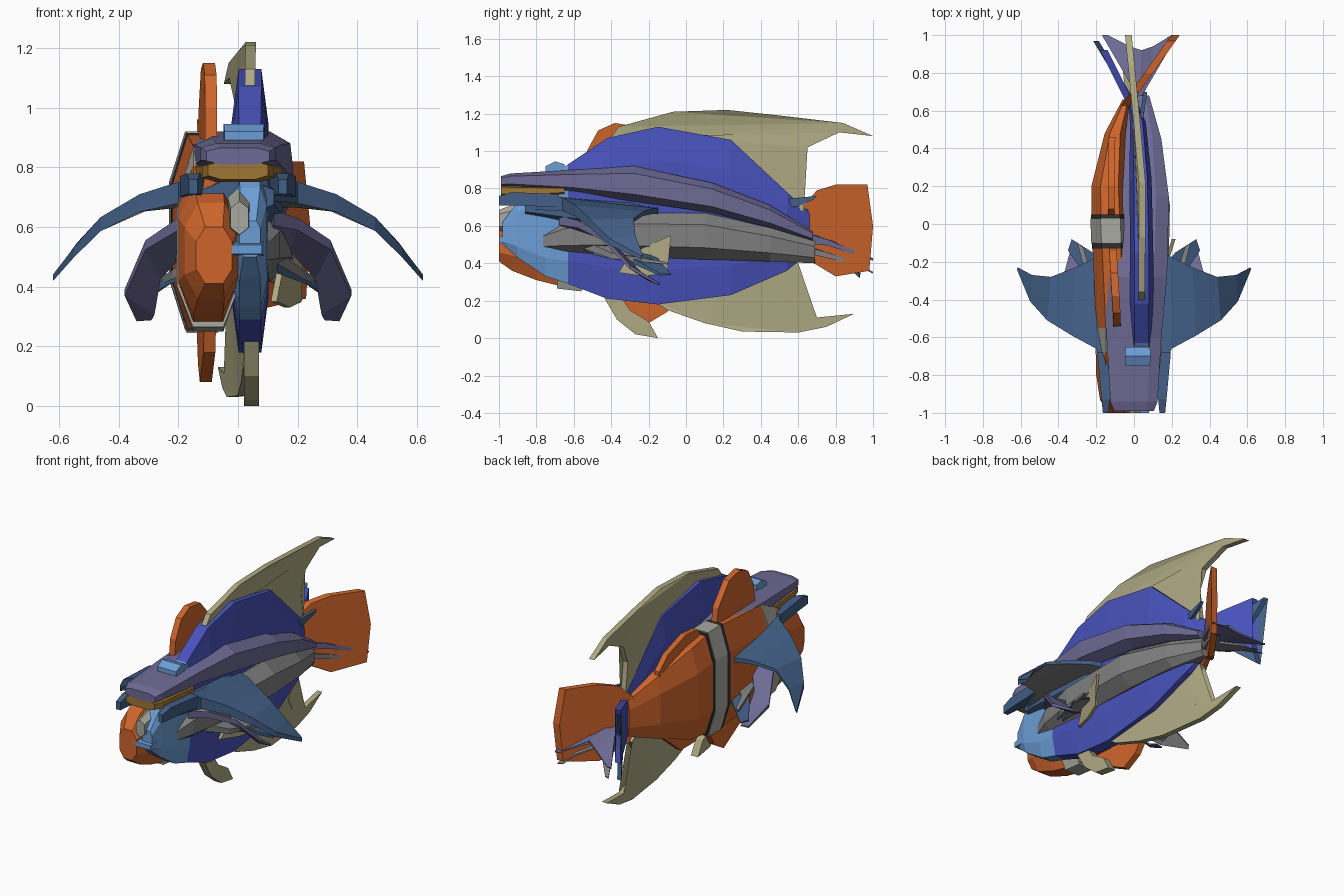
import bpy, bmesh, math

COLORS = {"orange": (.62, .13, .025), "blue": (.065, .085, .5), "sky": (.15, .34, .68),
          "tan": (.43, .4, .23), "purple": (.155, .145, .3), "slate": (.055, .115, .24),
          "grey": (.22, .22, .22), "pale": (.4, .4, .36), "ochre": (.35, .18, .035),
          "dark": (.03, .03, .03)}
MATS = {}
for n, c in COLORS.items():
    MATS[n] = bpy.data.materials.new(n)
    MATS[n].diffuse_color = (*c, 1)


def finish(name, bm, colors):
    bmesh.ops.recalc_face_normals(bm, faces=bm.faces)
    me = bpy.data.meshes.new(name)
    bm.to_mesh(me)
    bm.free()
    for c in colors:
        me.materials.append(MATS[c])
    ob = bpy.data.objects.new(name, me)
    bpy.context.collection.objects.link(ob)
    return ob


def loft(name, stations, colors, sides=8, power=.8):
    """Stations (y, x centre, z bottom, z top, half width); one colour per gap."""
    bm = bmesh.new()
    pal = list(dict.fromkeys(colors))
    rings = []
    k = 1 / math.cos(math.pi / sides) ** power
    for y, xc, zb, zt, hw in stations:
        ring = []
        for i in range(sides):
            a = math.tau * (i + .5) / sides
            c, s = math.cos(a), math.sin(a)
            ring.append(bm.verts.new((
                xc + hw * k * math.copysign(abs(c) ** power, c), y,
                (zb + zt) / 2 + (zt - zb) / 2 * k * math.copysign(abs(s) ** power, s))))
        rings.append(ring)
    for j in range(len(rings) - 1):
        a, b = rings[j], rings[j + 1]
        for i in range(sides):
            n = (i + 1) % sides
            f = bm.faces.new((a[i], a[n], b[n], b[i]))
            f.material_index = pal.index(colors[min(j, len(colors) - 1)])
    bm.faces.new(rings[0])
    bm.faces.new(rings[-1]).material_index = pal.index(colors[-1])
    return finish(name, bm, pal)


def plate(name, pts, bend, t, color):
    """Upright fin from (y, z) outline; bend = (y, x) pairs."""
    def x_at(y):
        if y <= bend[0][0]:
            return bend[0][1]
        for (y0, x0), (y1, x1) in zip(bend, bend[1:]):
            if y <= y1:
                return x0 + (x1 - x0) * (y - y0) / (y1 - y0)
        return bend[-1][1]
    bm = bmesh.new()
    a, b = [[bm.verts.new((x_at(y) + s * t / 2, y, z)) for y, z in pts] for s in (-1, 1)]
    bm.faces.new(a)
    bm.faces.new(b[::-1])
    for i in range(len(a)):
        n = (i + 1) % len(a)
        bm.faces.new((a[i], b[i], b[n], a[n]))
    bmesh.ops.triangulate(bm, faces=[f for f in bm.faces if len(f.verts) > 4])
    return finish(name, bm, [color])


def wing(name, sections, t, color, under=None, mirror=True):
    """Side fin from (leading point, trailing point) sections, root to tip."""
    bm = bmesh.new()
    rings = []
    for i, (p, q) in enumerate(sections):
        h = t * (1 - .75 * i / (len(sections) - 1)) / 2
        rings.append([bm.verts.new((v[0], v[1], v[2] + d)) for v, d in
                      ((p, -h), (p, h), (q, h * .4), (q, -h * .4))])
    for a, b in zip(rings, rings[1:]):
        for i in range(4):
            n = (i + 1) % 4
            bm.faces.new((a[i], a[n], b[n], b[i])).material_index = int(i == 3 and bool(under))
    bm.faces.new(rings[0])
    bm.faces.new(rings[-1])
    ob = finish(name, bm, [color] + ([under] if under else []))
    if mirror:
        ob.modifiers.new("mirror", "MIRROR").use_axis = (True, False, False)
    return ob


# Orange banded fish
loft("orange_fish_body", [
    (-1, -.08, .41, .6, .06), (-.93, -.09, .36, .68, .09), (-.8, -.1, .31, .74, .1),
    (-.68, -.1, .28, .81, .1), (-.55, -.1, .26, .87, .1), (-.11, -.12, .26, .91, .1),
    (.03, -.125, .28, .91, .1), (.2, -.13, .3, .88, .095), (.48, -.1, .4, .79, .055),
    (.66, -.04, .46, .69, .02)],
    ["orange"] * 3 + ["pale", "orange", "pale"] + ["orange"] * 3)
loft("orange_fish_band", [(-.13, -.12, .25, .915, .103), (.05, -.125, .265, .915, .103)], ["dark"])
loft("orange_fish_band_white", [(-.1, -.12, .245, .92, .106), (.03, -.125, .255, .92, .106)], ["pale"])
loft("orange_fish_collar", [(-.69, -.1, .265, .8, .104), (-.56, -.1, .25, .86, .104)], ["pale"])
OB = [(-.5, -.09), (0, -.12), (.45, -.12), (.62, -.05), (1, .22)]
plate("orange_front_dorsal", [(-.55, .82), (-.53, 1), (-.47, 1.11), (-.38, 1.15), (-.26, 1.13),
                              (-.14, 1.0), (-.12, .88)], OB, .04, "orange")
plate("orange_rear_dorsal", [(.03, .88), (.08, .95), (.2, .96), (.38, .9), (.46, .82), (.45, .7)],
      OB, .035, "orange")
plate("orange_belly_fin", [(-.45, .3), (-.4, .18), (-.2, .08), (-.1, .14), (0, .3)], OB, .04, "orange")
plate("orange_anal_fin", [(.03, .33), (.1, .24), (.25, .24), (.42, .38), (.3, .45)], OB, .035, "orange")
plate("orange_tail", [(.6, .52), (.62, .7), (.7, .79), (.8, .82), (.97, .82), (1, .6), (.98, .36),
                      (.8, .33), (.65, .42)], OB, .045, "orange")

# Tall blue fish with sky face and trailing tan fins
loft("blue_fish_body", [
    (-.98, .04, .5, .62, .035), (-.9, .04, .43, .73, .055), (-.75, .04, .33, .84, .06),
    (-.63, .04, .29, .93, .06), (-.42, .04, .21, 1.07, .062), (-.15, .04, .18, 1.13, .062),
    (.24, .035, .23, 1.06, .058), (.54, .02, .36, .78, .042), (.66, -.01, .46, .67, .02)],
    ["sky"] * 3 + ["blue"] * 5, power=.55)
loft("sky_brow", [(-.75, .02, .86, .92, .065), (-.7, .02, .86, .945, .068), (-.65, .02, .87, .93, .065)],
     ["sky"], 4, .6)
loft("sky_lips", [(-1, .015, .51, .54, .065), (-.9, .02, .5, .56, .07)], ["sky"], 4, .6)
loft("pale_snout", [(-1, .005, .58, .68, .03), (-.85, .005, .57, .73, .04)], ["pale"], 6)
TB = [(-.4, .04), (.2, .045), (.6, .01), (1, -.03)]
plate("tan_dorsal_fin", [(-.42, 1.05), (-.36, 1.13), (-.07, 1.21), (.22, 1.22), (.5, 1.19), (.84, 1.15),
                         (1, 1.08), (.82, 1.1), (.65, 1.02), (.6, .9), (.63, .68), (.5, .7),
                         (.24, 1), (-.15, 1.08)], TB, .035, "tan")
plate("tan_anal_fin", [(-.2, .22), (-.1, .15), (.1, .08), (.3, .035), (.6, .03), (.75, .06), (.9, .13),
                       (.7, .11), (.56, .14), (.49, .25), (.6, .4), (.5, .45), (.2, .28)],
      [(-.1, .04), (.4, .01), (.6, -.02), (.9, -.05)], .035, "tan")
plate("tan_pelvic_fin", [(-.44, .22), (-.37, .1), (-.27, .02), (-.15, 0), (-.2, .09), (-.3, .15), (-.36, .24)],
      [(0, .045)], .05, "tan")
plate("tan_side_fin", [(-.36, .35), (-.3, .45), (-.08, .55), (-.12, .42), (-.1, .35), (-.22, .33)],
      [(-.36, .12), (-.08, .21)], .02, "tan")
plate("blue_tail", [(.6, .5), (.62, .68), (.75, .72), (.92, .76), (.87, .58), (.92, .42), (.75, .45)],
      [(.6, 0), (.92, -.16)], .04, "blue")

# Purple whale-like back with ochre mouth line, drooping flippers and flukes
loft("purple_back", [
    (-.99, 0, .81, .865, .105), (-.94, 0, .81, .88, .125), (-.6, 0, .78, .9, .145),
    (-.28, .01, .73, .92, .165), (.14, .02, .67, .83, .165), (.45, .03, .59, .71, .115),
    (.68, .03, .52, .57, .05)], ["purple"], power=.6)
loft("ochre_mouth", [(-.99, 0, .76, .82, .1), (-.93, 0, .75, .82, .12), (-.65, 0, .77, .81, .148)],
     ["ochre"], power=.6)
wing("purple_flipper", [((.12, -.68, .63), (.1, -.5, .54)), ((.2, -.58, .61), (.17, -.42, .53)),
                        ((.31, -.45, .54), (.26, -.32, .43)), ((.38, -.3, .38), (.28, -.2, .31)),
                        ((.34, -.15, .29), (.29, -.14, .29))], .05, "purple")
for s, tip in ((-1, -.17), (1, .23)):
    side = "left" if s < 0 else "right"
    wing("purple_fluke_" + side, [((.03, .66, .53), (.04, .92, .5)),
                                  ((.03 + .06 * s, .76, .51), (.04 + .06 * s, .94, .47)),
                                  ((tip, 1, .42), (tip - .03 * s, 1, .42))],
         .05, "purple", mirror=False)

# Slate ray with wide wings and horns
loft("ray_body", [(-.86, 0, .65, .75, .12), (-.6, 0, .6, .76, .15), (-.3, 0, .6, .74, .14),
                  (-.1, 0, .66, .71, .06)], ["slate"])
wing("ray_wing", [((.12, -.84, .73), (.12, -.15, .68)), ((.2, -.66, .715), (.19, -.17, .68)),
                  ((.33, -.59, .68), (.31, -.23, .665)), ((.46, -.51, .61), (.44, -.28, .63)),
                  ((.55, -.41, .515), (.54, -.27, .54)), ((.62, -.24, .43), (.615, -.23, .44))],
     .085, "slate", "grey")
for s in (-1, 1):
    loft("ray_horn", [(-1, .15 * s, .71, .76, .015), (-.93, .15 * s, .71, .78, .022),
                      (-.68, .15 * s, .7, .77, .045)], ["slate"], 4, .6)

# Grey shark body with small slate fins
loft("shark_body", [(-.85, .02, .47, .53, .05), (-.65, .02, .45, .63, .12), (-.4, .02, .44, .67, .16),
                    (.1, .03, .42, .67, .16), (.45, .035, .41, .59, .1), (.69, .03, .4, .52, .03)],
     ["grey"])
wing("shark_fin", [((.13, -.5, .47), (.13, -.25, .46)), ((.24, -.3, .42), (.22, -.15, .42)),
                   ((.35, -.14, .34), (.33, -.08, .34))], .05, "slate", "grey")
wing("grey_small_fin", [((.1, -.6, .52), (.12, -.3, .5)), ((.22, -.4, .44), (.24, -.22, .43)),
                        ((.3, -.1, .4), (.27, -.12, .4))], .05, "grey")
plate("slate_tail", [(.6, .5), (.62, .6), (.8, .66), (.97, .76), (.88, .58), (.93, .32), (.78, .45)],
      [(.6, .02), (1, -.22)], .03, "slate")
plate("slate_back_fin", [(.5, .72), (.54, .745), (.7, .76), (.68, .74), (.58, .7)],
      [(.5, .03), (.7, .06)], .02, "slate")
for s in (-1, 1):
    wing("grey_tail_fin", [((.03, .65, .47), (.03, .82, .44)), ((.03 + .12 * s, .88, .41), (.03 + .1 * s, .94, .4)),
                           ((.03 + .18 * s, 1, .35), (.03 + .15 * s, .99, .35))], .035, "grey", mirror=False)
